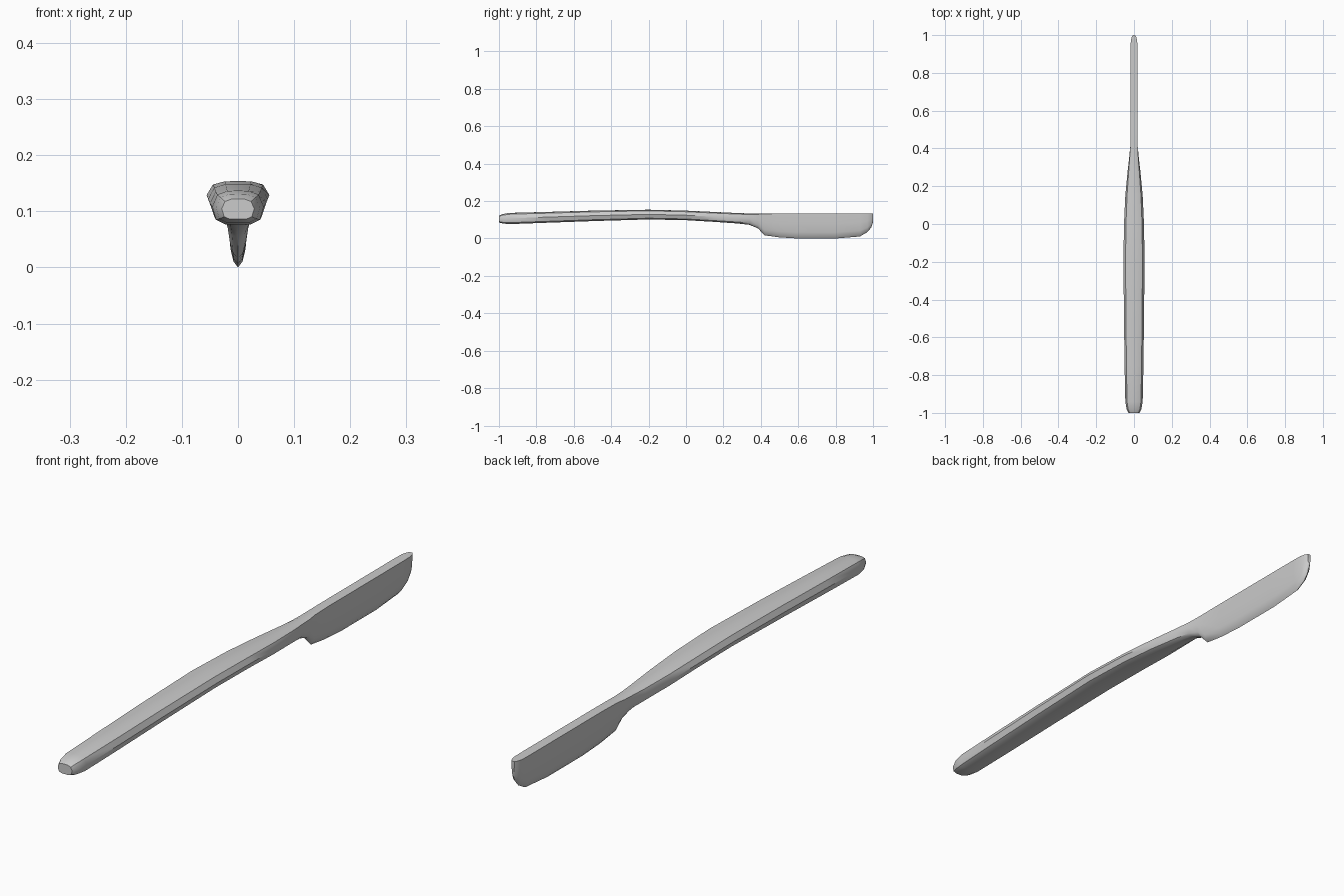
import bpy, bmesh

if "Cube" in bpy.data.objects:
    bpy.data.objects.remove(bpy.data.objects["Cube"])

# Half cross-sections, top centre to bottom centre: (fraction of half width, fraction of height)
HANDLE = [(0, 1), (.42, .99), (.8, .88), (1, .52), (.85, .13), (.5, 0), (0, 0)]
BLADE = [(0, 1), (.6, 1), (1, 1), (.95, .6), (.75, .25), (.45, .08), (0, 0)]

# Stations along the knife: y, half width, bottom z, top z, blend from handle (0) to blade (1)
STATIONS = [
    (-1.0, .029, .086, .122, 0), (-.98, .039, .080, .131, 0),
    (-.94, .046, .077, .137, 0), (-.75, .050, .084, .142, 0),
    (-.5, .053, .093, .149, 0), (-.2, .056, .102, .154, 0),
    (0, .053, .098, .149, 0), (.15, .046, .089, .142, 0),
    (.28, .034, .080, .136, .1), (.34, .027, .073, .134, .3),
    (.385, .023, .054, .133, .6), (.42, .019, .017, .133, .9),
    (.5, .018, .006, .133, 1), (.6, .018, 0, .133, 1),
    (.8, .018, 0, .133, 1), (.93, .018, .011, .133, 1),
    (.97, .017, .034, .133, 1), (.99, .012, .058, .133, 1),
    (1.0, .006, .088, .133, 1),
]


def section(bm, y, w, lo, hi, t):
    half = [((a[0] + (b[0] - a[0]) * t) * w,
             lo + (a[1] + (b[1] - a[1]) * t) * (hi - lo))
            for a, b in zip(HANDLE, BLADE)]
    ring = half + [(-x, z) for x, z in half[-2:0:-1]]
    return [bm.verts.new((x, y, z)) for x, z in ring]


# Handle and blade lofted as one continuous body
bm = bmesh.new()
rings = [section(bm, *s) for s in STATIONS]
n = len(rings[0])
for a, b in zip(rings, rings[1:]):
    for i in range(n):
        j = (i + 1) % n
        bm.faces.new((a[i], a[j], b[j], b[i]))
bm.faces.new(rings[0])
bm.faces.new(rings[-1])
bmesh.ops.recalc_face_normals(bm, faces=bm.faces)

mesh = bpy.data.meshes.new("butter_knife")
bm.to_mesh(mesh)
bm.free()
knife = bpy.data.objects.new("butter_knife", mesh)
bpy.context.collection.objects.link(knife)
bpy.context.view_layer.objects.active = knife
knife.select_set(True)
bpy.ops.object.shade_smooth_by_angle(angle=0.7)
